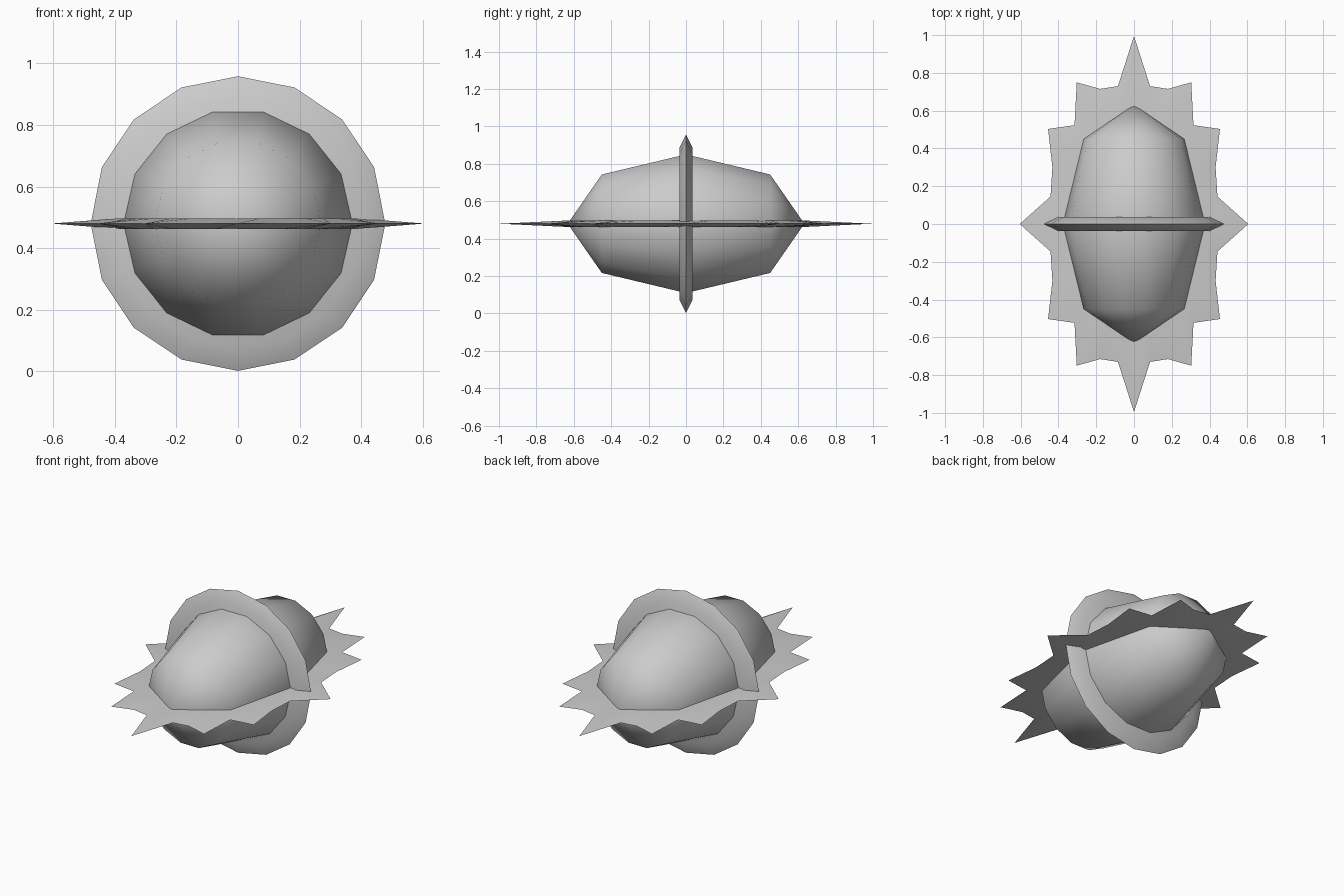
import bpy, bmesh, math
from mathutils import Vector

if "Cube" in bpy.data.objects:
    bpy.data.objects.remove(bpy.data.objects["Cube"])

CZ = 0.48  # height of the centre

grey = bpy.data.materials.new("light grey")
grey.diffuse_color = (0.6, 0.6, 0.6, 1)
grey.use_nodes = True
grey.node_tree.nodes["Principled BSDF"].inputs["Base Color"].default_value = grey.diffuse_color


def skin(name, loops, angle):
    """Join loops of points with faces; a one-point loop is a pole."""
    bm = bmesh.new()
    rows = [[bm.verts.new(p) for p in loop] for loop in loops]
    for a, b in zip(rows, rows[1:]):
        n = max(len(a), len(b))
        for i in range(n):
            j = (i + 1) % n
            if len(a) == 1:
                bm.faces.new((a[0], b[i], b[j]))
            elif len(b) == 1:
                bm.faces.new((a[i], b[0], a[j]))
            else:
                bm.faces.new((a[i], b[i], b[j], a[j]))
    bmesh.ops.recalc_face_normals(bm, faces=bm.faces)
    mesh = bpy.data.meshes.new(name)
    bm.to_mesh(mesh)
    bm.free()
    mesh.materials.append(grey)
    obj = bpy.data.objects.new(name, mesh)
    obj.location.z = CZ
    bpy.context.collection.objects.link(obj)
    bpy.ops.object.select_all(action='DESELECT')
    obj.select_set(True)
    bpy.context.view_layer.objects.active = obj
    bpy.ops.object.shade_smooth_by_angle(angle=math.radians(angle))
    return obj


def ring(r, y, n):
    """Polygon of n sides around the y axis."""
    if r == 0:
        return [(0, y, 0)]
    return [(r * math.cos(math.tau * i / n), y, r * math.sin(math.tau * i / n))
            for i in range(n)]


# Long rounded body
body = [(0, -0.633), (0.27, -0.45), (0.38, 0), (0.27, 0.45), (0, 0.633)]
skin("body", [ring(r, y, 14) for r, y in body], 60)

# Upright disc with a sharp rim
disc = [(0, -0.036), (0.405, -0.036), (0.478, 0), (0.405, 0.036), (0, 0.036)]
skin("upright_disc", [ring(r, y, 16) for r, y in disc], 40)

# Flat spiked plate: one quarter of the outline, mirrored twice
quarter = [(0, 0.995), (0.085, 0.73), (0.18, 0.715), (0.303, 0.75), (0.315, 0.523),
           (0.455, 0.503), (0.432, 0.3), (0.442, 0.145), (0.605, 0)]
half = quarter + [(x, -y) for x, y in quarter[-2::-1]]
outline = half + [(-x, y) for x, y in half[-2:0:-1]]


def inner(z):
    """Elliptical loop inside the outline."""
    loop = []
    for x, y in outline:
        d = Vector((x / 0.39, y / 0.64)).normalized()
        loop.append((d.x * 0.39, d.y * 0.64, z))
    return loop


T = 0.017
skin("spiked_plate", [[(0, 0, T)], inner(T), [(x, y, 0) for x, y in outline],
                      inner(-T), [(0, 0, -T)]], 40)
